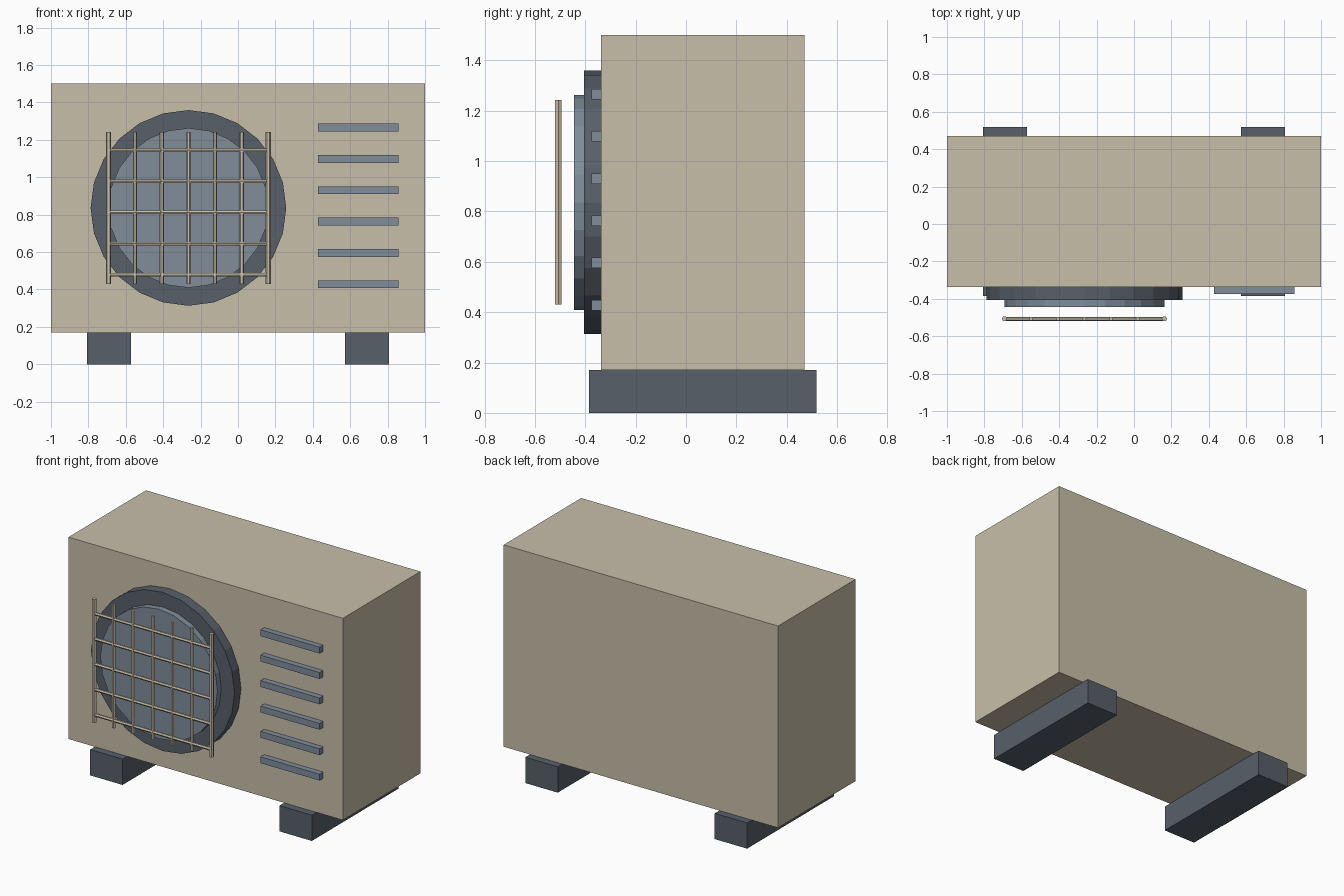
import bpy
from math import pi, radians
from mathutils import Vector

cube = bpy.data.objects.get("Cube")
if cube:
    bpy.data.objects.remove(cube, do_unlink=True)


def material(name, rgb):
    m = bpy.data.materials.new(name)
    m.use_nodes = True
    colour = (*rgb, 1)
    m.diffuse_color = colour
    m.node_tree.nodes["Principled BSDF"].inputs["Base Color"].default_value = colour
    return m


BEIGE = material("warm beige", (0.58, 0.52, 0.40))
DARK = material("dark slate", (0.098, 0.117, 0.144))
BLUE = material("blue grey", (0.216, 0.266, 0.328))


def finish(name, mat):
    ob = bpy.context.object
    ob.name = name
    ob.data.materials.append(mat)
    return ob


def box(name, low, high, mat):
    low, high = Vector(low), Vector(high)
    bpy.ops.mesh.primitive_cube_add(size=1, location=(low + high) / 2)
    ob = finish(name, mat)
    ob.scale = high - low
    return ob


def cylinder(name, centre, radius, length, rotation, sides, mat):
    bpy.ops.mesh.primitive_cylinder_add(vertices=sides, radius=radius, depth=length,
                                        location=centre, rotation=rotation)
    return finish(name, mat)


# Casing
box("casing", (-1, -0.337, 0.17), (1, 0.47, 1.5), BEIGE)

# Mounting feet
for side, x in (("right", -0.69), ("left", 0.69)):
    box(side + "_foot", (x - 0.118, -0.385, 0), (x + 0.118, 0.518, 0.17), DARK)

# Fan housing and fan disc
FAN_X, FAN_Z = -0.265, 0.836
FACING = (radians(90), 0, 0)
cylinder("fan_ring", (FAN_X, -0.371, FAN_Z), 0.523, 0.068, FACING, 24, DARK)
cylinder("fan_disc", (FAN_X, -0.42, FAN_Z), 0.427, 0.05, FACING, 24, BLUE)

# Wire guard: uprights, with the two end ones thicker, and crossbars
GUARD_Y = -0.507
for i in range(-3, 4):
    radius = 0.0145 if abs(i) == 3 else 0.011
    cylinder("guard_upright", (FAN_X + i * 0.1425, GUARD_Y, FAN_Z), radius, 0.812,
             (0, 0, pi / 2), 6, BEIGE)
for i in range(-2, 3):
    cylinder("guard_crossbar", (FAN_X, GUARD_Y, 0.812 + i * 0.1667), 0.011, 0.855,
             (0, pi / 2, 0), 6, BEIGE)

# Vent slats
for i in range(6):
    z = 0.428 + i * 0.1674
    box("vent_slat", (0.427, -0.375, z - 0.021), (0.857, -0.33, z + 0.021), BLUE)
